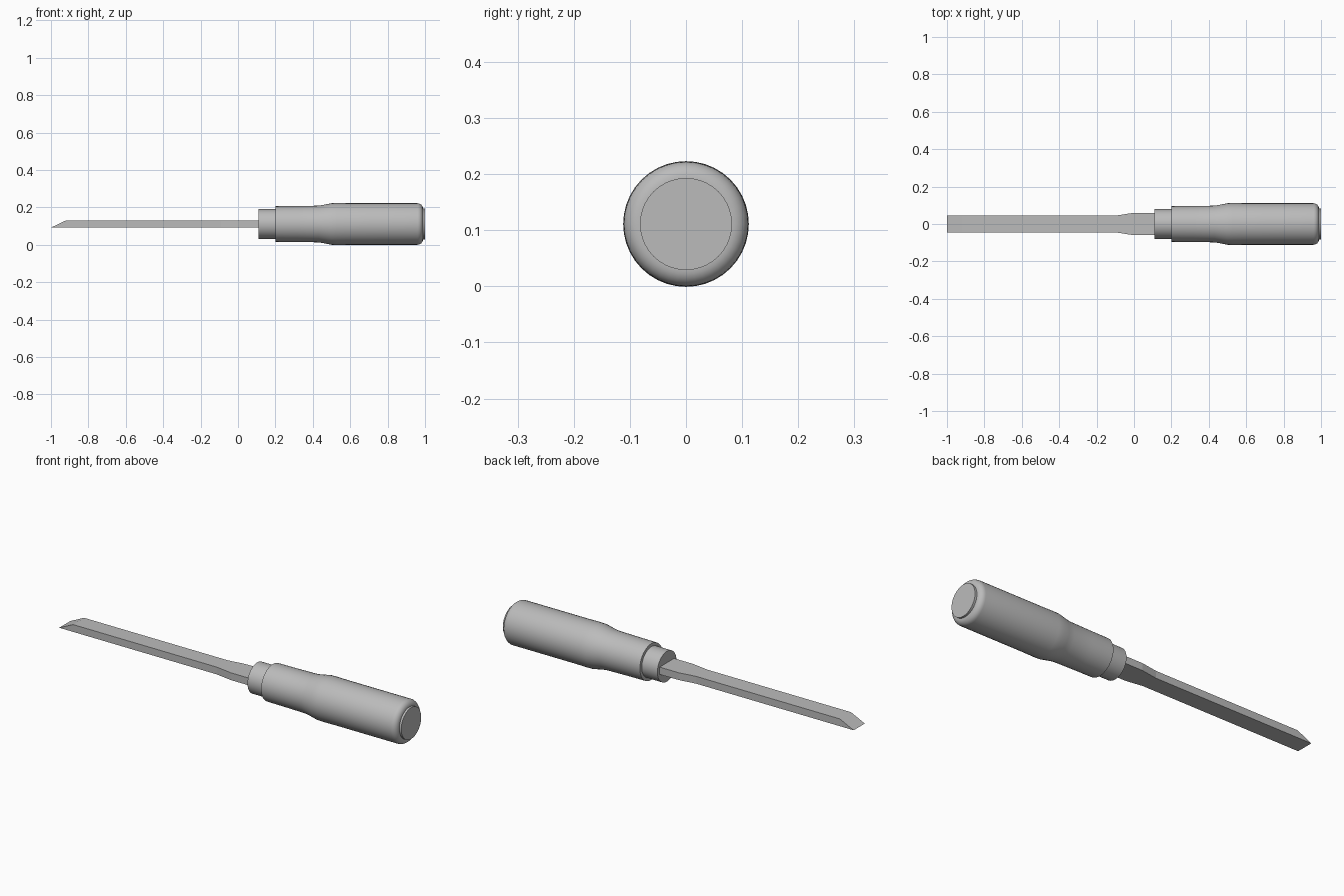
import bpy, bmesh, math

AXIS_Z = 0.111
STEPS = 40

cube = bpy.data.objects.get("Cube")
if cube:
    bpy.data.objects.remove(cube, do_unlink=True)

grey = bpy.data.materials.new("plain grey")
grey.use_nodes = True
grey.diffuse_color = (0.5, 0.5, 0.5, 1)
grey.node_tree.nodes["Principled BSDF"].inputs["Base Color"].default_value = (0.5, 0.5, 0.5, 1)


def add_object(name, bm, smooth):
    bmesh.ops.recalc_face_normals(bm, faces=bm.faces)
    mesh = bpy.data.meshes.new(name)
    bm.to_mesh(mesh)
    bm.free()
    mesh.materials.append(grey)
    obj = bpy.data.objects.new(name, mesh)
    bpy.context.collection.objects.link(obj)
    obj.location.z = AXIS_Z
    if smooth:
        bpy.ops.object.select_all(action="DESELECT")
        obj.select_set(True)
        bpy.context.view_layer.objects.active = obj
        bpy.ops.object.shade_smooth_by_angle(angle=math.radians(35))
    return obj


def lathe(name, profile):
    """Turn (x, radius) points around the long axis and close both ends."""
    bm = bmesh.new()
    rings = []
    for x, r in profile:
        angles = [math.tau * i / STEPS for i in range(STEPS)]
        rings.append([bm.verts.new((x, r * math.cos(a), r * math.sin(a))) for a in angles])
    for a, b in zip(rings, rings[1:]):
        for i in range(STEPS):
            j = (i + 1) % STEPS
            bm.faces.new((a[i], a[j], b[j], b[i]))
    bm.faces.new(rings[0])
    bm.faces.new(rings[-1])
    return add_object(name, bm, True)


# Handle with a waist at the front and a rounded butt
butt = [(0.96 + 0.029 * math.sin(t), 0.082 + 0.029 * math.cos(t))
        for t in (math.pi / 2 * i / 6 for i in range(7))]
lathe("handle", [(0.2, 0.095), (0.32, 0.096), (0.43, 0.098), (0.465, 0.104),
                 (0.5, 0.111), (0.53, 0.112), (0.6, 0.111)] + butt)
lathe("end_cap", [(0.97, 0.082), (1.0, 0.082)])
lathe("ferrule", [(0.11, 0.079), (0.22, 0.079)])

# Blade: flat outline with a wider shoulder, thickened, ground to an edge at the tip
half = [(-1, 0.046), (-0.92, 0.046), (-0.09, 0.046), (0, 0.06), (0.15, 0.06)]
bm = bmesh.new()
low = [[bm.verts.new((x, s * y, -0.019)) for s in (-1, 1)] for x, y in half]
high = [low[0]] + [[bm.verts.new((x, s * y, 0.019)) for s in (-1, 1)] for x, y in half[1:]]
for i in range(len(half) - 1):
    bm.faces.new((low[i][0], low[i][1], low[i + 1][1], low[i + 1][0]))
    bm.faces.new((high[i][0], high[i + 1][0], high[i + 1][1], high[i][1]))
    for s in (0, 1):
        side = [low[i][s], low[i + 1][s], high[i + 1][s]]
        bm.faces.new(side if i == 0 else side + [high[i][s]])
bm.faces.new((low[-1][0], low[-1][1], high[-1][1], high[-1][0]))
add_object("blade", bm, False)
